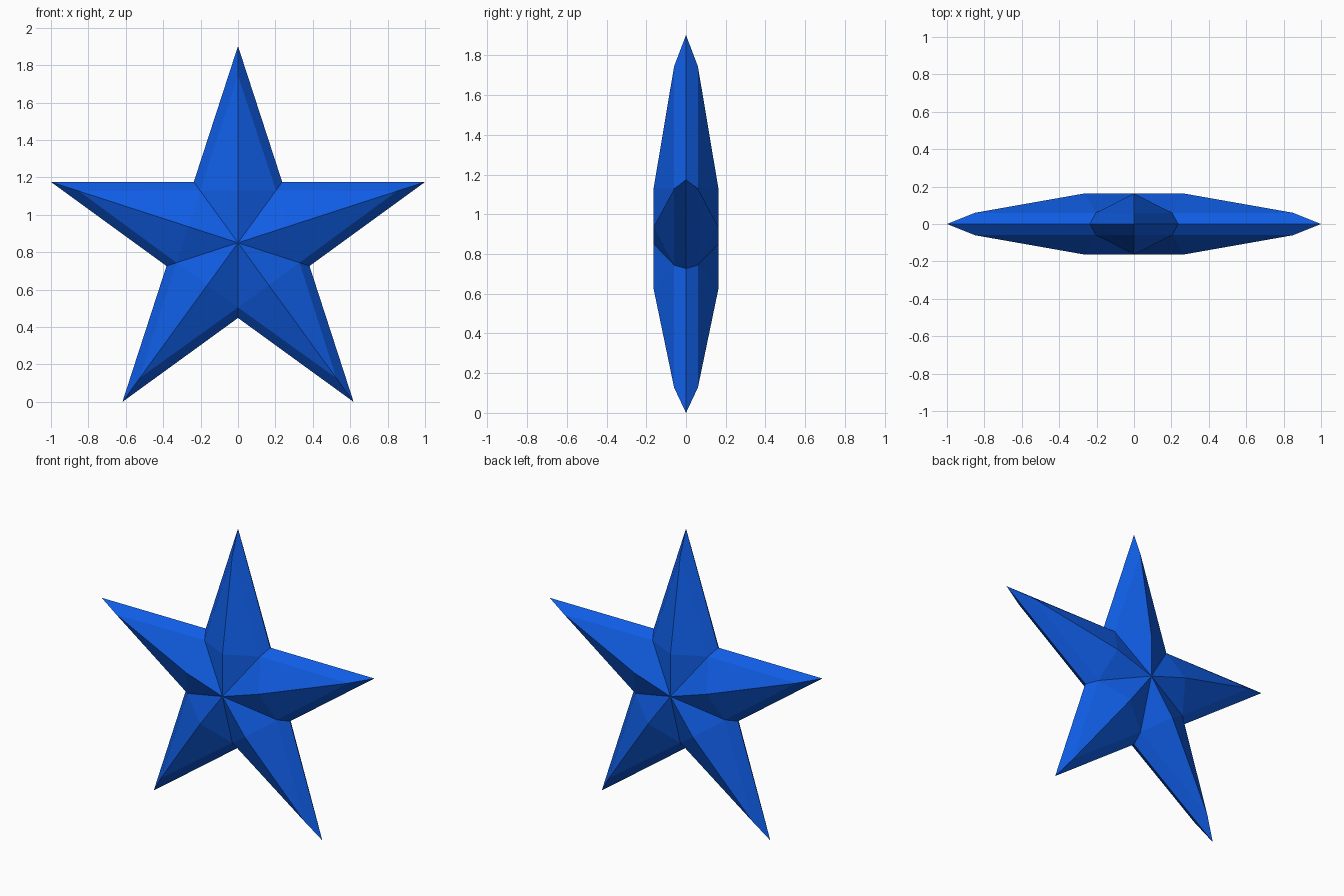
import bpy, bmesh
from math import sin, cos, pi

if "Cube" in bpy.data.objects:
    bpy.data.objects.remove(bpy.data.objects["Cube"])

R_TIP, R_NOTCH = 1.0515, 0.402
CENTRE_Z = R_TIP * cos(pi / 5)
DEPTH = 0.163

bm = bmesh.new()


def ring(tip, notch, y_tip, y_notch):
    """Ten points alternating between arm ridge and valley."""
    pts = []
    for i in range(10):
        r, y = (notch, y_notch) if i % 2 else (tip, y_tip)
        a = i * pi / 5
        pts.append(bm.verts.new((r * sin(a), y, CENTRE_Z + r * cos(a))))
    return pts


# Sharp outline shared by both halves
outline = ring(R_TIP, R_NOTCH, 0, 0)

# Front and back: bevelled rim, sloping arms, ridged centre
for s in (-1, 1):
    rim = ring(R_TIP * 0.85, R_NOTCH * 0.86, s * 0.06, s * 0.06)
    hub = bm.verts.new((0, s * DEPTH, CENTRE_Z))
    for arm in range(0, 10, 2):
        a = arm * pi / 5
        ridge = bm.verts.new((0.28 * sin(a), s * DEPTH, CENTRE_Z + 0.28 * cos(a)))
        for side in (-1, 1):
            n = (arm + side) % 10
            bm.faces.new((hub, ridge, rim[n]))
            bm.faces.new((ridge, rim[arm], rim[n]))
            bm.faces.new((rim[arm], outline[arm], outline[n], rim[n]))

bmesh.ops.recalc_face_normals(bm, faces=bm.faces[:])
mesh = bpy.data.meshes.new("star")
bm.to_mesh(mesh)
bm.free()

star = bpy.data.objects.new("star", mesh)
bpy.context.collection.objects.link(star)

blue = bpy.data.materials.new("blue")
blue.diffuse_color = (0.005, 0.11, 0.78, 1)
blue.use_nodes = True
blue.node_tree.nodes["Principled BSDF"].inputs["Base Color"].default_value = blue.diffuse_color
mesh.materials.append(blue)
